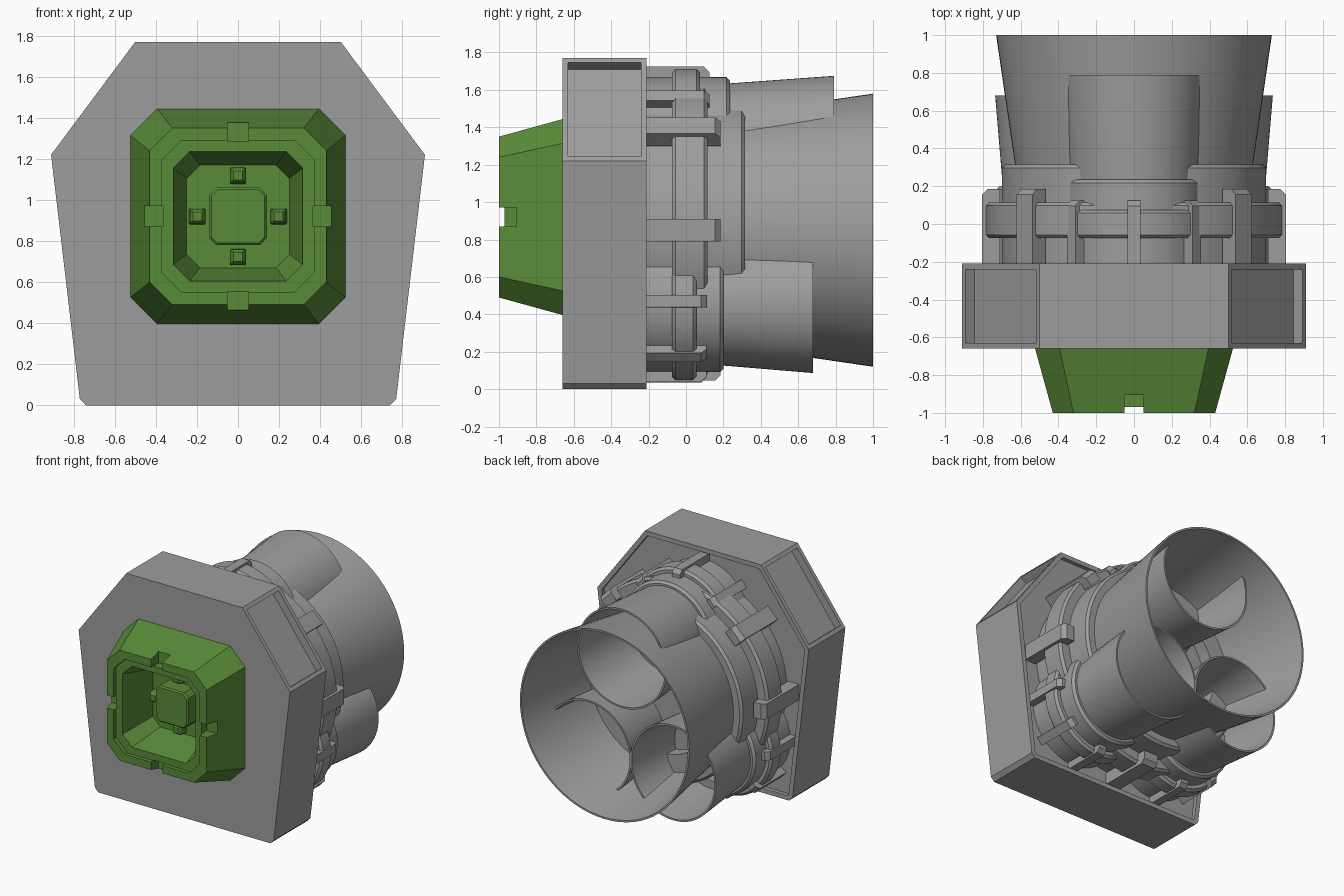
import bpy, bmesh, math
from mathutils import Vector

cube = bpy.data.objects.get("Cube")
if cube:
    bpy.data.objects.remove(cube, do_unlink=True)


def material(name, color):
    m = bpy.data.materials.new(name)
    m.use_nodes = True
    m.diffuse_color = color
    m.node_tree.nodes["Principled BSDF"].inputs["Base Color"].default_value = color
    return m


GRAY = material("metal gray", (0.34, 0.34, 0.34, 1))
GREEN = material("leaf green", (0.10, 0.26, 0.04, 1))


def finish(name, bm, mat, smooth=False):
    bmesh.ops.recalc_face_normals(bm, faces=bm.faces)
    me = bpy.data.meshes.new(name)
    bm.to_mesh(me)
    bm.free()
    me.materials.append(mat)
    ob = bpy.data.objects.new(name, me)
    bpy.context.collection.objects.link(ob)
    bpy.ops.object.select_all(action='DESELECT')
    bpy.context.view_layer.objects.active = ob
    ob.select_set(True)
    if smooth:
        bpy.ops.object.shade_smooth_by_angle(angle=math.radians(30))
    return ob


def loft(bm, rings):
    """Closed solid through equal-length rings of points."""
    loops = [[bm.verts.new(p) for p in ring] for ring in rings]
    n = len(loops[0])
    for a, b in zip(loops, loops[1:]):
        for i in range(n):
            j = (i + 1) % n
            bm.faces.new((a[i], a[j], b[j], b[i]))
    bm.faces.new(loops[0])
    bm.faces.new(loops[-1])


def octagon(half, cut, y, cx=0, cz=0.92):
    k = half - cut
    pts = [(k, half), (half, k), (half, -k), (k, -half),
           (-k, -half), (-half, -k), (-half, k), (-k, half)]
    return [(cx + x, y, cz + z) for x, z in pts]


def lathe(name, cx, cz, profile, segs=72):
    """Turn (radius, y) points around an axis along y."""
    bm = bmesh.new()
    angles = [2 * math.pi * i / segs for i in range(segs)]
    loft(bm, [[(cx + r * math.cos(a), y, cz + r * math.sin(a)) for a in angles]
              for r, y in profile])
    return finish(name, bm, GRAY, True)


def nozzle(name, cx, cz, base, ring, ring_end, collar_end, neck, mouth, end):
    e = 0.018
    lathe(name, cx, cz, [
        (base, -0.25), (base, -0.075), (ring - e, -0.075), (ring, -0.075 + e),
        (ring, ring_end - e), (ring - e, ring_end), (base, ring_end),
        (base, collar_end - e), (base - e, collar_end), (neck, collar_end),
        (mouth, end), (mouth - 0.014, end), (neck - 0.02, collar_end),
        (neck * 0.75, collar_end), (neck * 0.75, collar_end - 0.1)])


def clamp(name, cx, cz, radius, degrees, width, end):
    """Chamfered bar reaching from the housing over a ring."""
    a = math.radians(degrees)
    out = Vector((math.cos(a), 0, math.sin(a)))
    side = Vector((-math.sin(a), 0, math.cos(a))) * width / 2
    lo, hi = radius - 0.075, radius + 0.02
    section = [(lo, -0.25), (hi, -0.25), (hi, end - 0.03), (hi - 0.03, end), (lo, end)]
    bm = bmesh.new()
    centre = Vector((cx, 0, cz))
    loft(bm, [[centre + out * r + Vector((0, y, 0)) + side * s for r, y in section]
              for s in (-1, 1)])
    finish(name, bm, GRAY)


# Housing with sunken slanted panels and a rimmed back
half = [(0.5, 1.77), (0.91, 1.22), (0.77, 0.03), (0.74, 0)]
outline = half + [(-x, z) for x, z in reversed(half)]
bm = bmesh.new()
loft(bm, [[(x, y, z) for x, z in outline] for y in (-0.66, -0.21)])
bmesh.ops.recalc_face_normals(bm, faces=bm.faces)
panels = [f for f in bm.faces if f.normal.z > 0.3 and abs(f.normal.x) > 0.3]
back = [f for f in bm.faces if f.normal.y > 0.9]
for faces, rim, depth in ((panels, 0.03, 0.06), (back, 0.035, 0.03)):
    bmesh.ops.inset_individual(bm, faces=faces, thickness=rim, use_even_offset=True)
    for f in faces:
        n = f.normal.copy()
        res = bmesh.ops.extrude_discrete_faces(bm, faces=[f])
        bmesh.ops.translate(bm, verts=res["faces"][0].verts, vec=-n * depth)
finish("housing", bm, GRAY)

# Green socket: tapered outside, stepped rim, sloped well
bm = bmesh.new()
loft(bm, [octagon(*p) for p in [
    (0.525, 0.13, -0.655), (0.43, 0.11, -1), (0.37, 0.095, -1), (0.37, 0.095, -0.97),
    (0.315, 0.08, -0.97), (0.25, 0.065, -0.69)]])
socket = finish("socket", bm, GREEN)

# Notches cut through the four sides of the rim
bm = bmesh.new()
for i in range(4):
    a = i * math.pi / 2
    d = Vector((math.cos(a), 0, math.sin(a)))
    t = Vector((-d.z, 0, d.x)) * 0.05
    c = Vector((0, 0, 0.92))
    loft(bm, [[c + d * r + t * s + Vector((0, y, 0))
               for r, s in ((0.365, -1), (0.6, -1), (0.6, 1), (0.365, 1))]
              for y in (-1.1, -0.905)])
cutter = finish("notch_cutter", bm, GREEN)
cutter.hide_render = True
mod = socket.modifiers.new("notches", 'BOOLEAN')
mod.operation = 'DIFFERENCE'
mod.solver = 'EXACT'
mod.object = cutter
bpy.context.view_layer.objects.active = socket
bpy.ops.object.modifier_apply(modifier=mod.name)
bpy.data.objects.remove(cutter, do_unlink=True)

# Centre block and four studs in the well
bm = bmesh.new()
loft(bm, [octagon(0.14, 0.035, -0.68), octagon(0.14, 0.035, -0.81),
          octagon(0.13, 0.03, -0.82)])
finish("centre_block", bm, GREEN)
for i, (dx, dz) in enumerate(((1, 0), (0, 1), (-1, 0), (0, -1))):
    bm = bmesh.new()
    x, z = dx * 0.198, 0.92 + dz * 0.198
    loft(bm, [octagon(0.04, 0.006, -0.68, x, z), octagon(0.036, 0.006, -0.75, x, z),
              octagon(0.022, 0.004, -0.77, x, z)])
    finish(f"stud_{i + 1}", bm, GREEN)

# Main nozzle and its clamps
nozzle("main_nozzle", 0, 0.85, 0.70, 0.785, 0.115, 0.315, 0.63, 0.73, 1.0)
for i, deg in enumerate((0, 44, 136, 180, 270)):
    clamp(f"main_clamp_{i + 1}", 0, 0.85, 0.785, deg, 0.12, 0.185)

# Upper nozzle and its clamps
nozzle("upper_nozzle", 0, 1.29, 0.378, 0.42, 0.075, 0.235, 0.345, 0.385, 0.79)
for i, deg in enumerate((40, 90, 140)):
    clamp(f"upper_clamp_{i + 1}", 0, 1.29, 0.415, deg, 0.07, 0.125)

# Lower pair of nozzles and their clamps
for side, s in (("left", 1), ("right", -1)):
    x, z = s * 0.365, 0.456
    nozzle(f"lower_nozzle_{side}", x, z, 0.365, 0.41, 0.055, 0.2, 0.33, 0.37, 0.68)
    for i, deg in enumerate((2, -43, -88)):
        clamp(f"lower_clamp_{side}_{i + 1}", x, z, 0.4,
              deg if s > 0 else 180 - deg, 0.065, 0.11)
